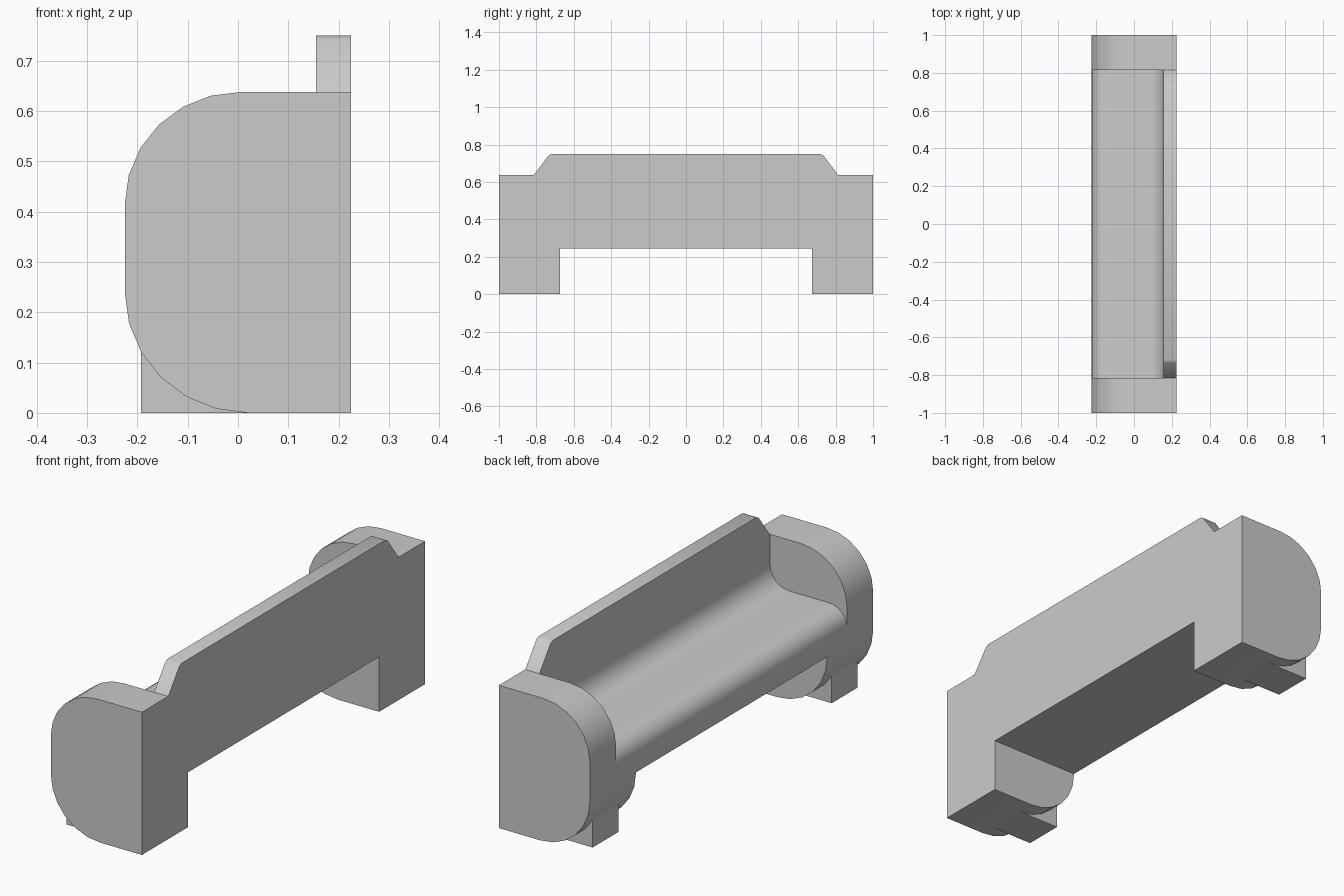
import bpy, bmesh
from math import sin, cos, radians

if "Cube" in bpy.data.objects:
    bpy.data.objects.remove(bpy.data.objects["Cube"])


def arc(cx, cz, rx, rz, a0, a1, n):
    """Points on an elliptical arc, angles in degrees."""
    pts = []
    for i in range(n + 1):
        a = radians(a0 + (a1 - a0) * i / n)
        pts.append((cx + rx * cos(a), cz + rz * sin(a)))
    return pts


def prism(name, profile, lo, hi, axis="y"):
    """Extrude a closed profile along y (profile in xz) or x (profile in yz)."""
    def place(p, d):
        return (p[0], d, p[1]) if axis == "y" else (d, p[0], p[1])
    bm = bmesh.new()
    a = [bm.verts.new(place(p, lo)) for p in profile]
    b = [bm.verts.new(place(p, hi)) for p in profile]
    bm.faces.new(a)
    bm.faces.new(b[::-1])
    n = len(profile)
    for i in range(n):
        bm.faces.new((a[i], b[i], b[(i + 1) % n], a[(i + 1) % n]))
    bmesh.ops.recalc_face_normals(bm, faces=bm.faces)
    mesh = bpy.data.meshes.new(name)
    bm.to_mesh(mesh)
    bm.free()
    ob = bpy.data.objects.new(name, mesh)
    bpy.context.collection.objects.link(ob)
    return ob


def rect(u0, v0, u1, v1):
    return [(u0, v0), (u1, v0), (u1, v1), (u0, v1)]


def select_only(ob):
    bpy.ops.object.select_all(action="DESELECT")
    bpy.context.view_layer.objects.active = ob
    ob.select_set(True)


def combine(target, other, operation):
    """Apply a boolean and discard the helper."""
    mod = target.modifiers.new(operation, "BOOLEAN")
    mod.operation, mod.solver, mod.object = operation, "EXACT", other
    select_only(target)
    bpy.ops.object.modifier_apply(modifier=mod.name)
    bpy.data.objects.remove(other)


BACK, FRONT, PANEL = 0.225, -0.225, 0.155
lower_round = arc(0.02, 0.24, 0.245, 0.24, 270, 180, 6)
upper_round = arc(0.005, 0.415, 0.23, 0.223, 180, 90, 6)

# seat and legs: rounded front lip, scooped up to meet the back panel
seat_profile = ([(BACK, 0)] + lower_round
                + arc(-0.135, 0.33, 0.09, 0.08, 180, 90, 6)
                + arc(0.06, 0.505, 0.095, 0.095, 270, 360, 6)
                + [(PANEL, 0.56), (BACK, 0.56)])
bench = prism("bench_body", seat_profile, -0.9, 0.9)

# opening under the seat
combine(bench, prism("leg_gap", rect(-0.5, -0.2, 0.5, 0.245), -0.675, 0.675), "DIFFERENCE")

# back panel with sloped shoulders
half = [(0.815, 0.635), (0.735, 0.742), (0.72, 0.75)]
panel_profile = ([(-0.9, 0.45), (0.9, 0.45), (0.9, 0.635)] + half
                 + [(-y, z) for y, z in half[::-1]] + [(-0.9, 0.635)])
combine(bench, prism("back_panel", panel_profile, PANEL, BACK, "x"), "UNION")

# rounded arms at both ends
arm_profile = [(BACK, 0)] + lower_round + upper_round + [(BACK, 0.638)]
for lo, hi in ((-1, -0.815), (0.815, 1)):
    combine(bench, prism("arm", arm_profile, lo, hi), "UNION")

# merge flat areas into single faces
bm = bmesh.new()
bm.from_mesh(bench.data)
bmesh.ops.remove_doubles(bm, verts=bm.verts, dist=0.0005)
bmesh.ops.dissolve_limit(bm, angle_limit=radians(1), verts=bm.verts, edges=bm.edges)
bm.to_mesh(bench.data)
bm.free()
select_only(bench)
bpy.ops.object.shade_smooth_by_angle(angle=radians(32))

# square front feet
for side, lo, hi in (("left", -0.935, -0.753), ("right", 0.753, 0.935)):
    prism("front_foot_" + side, rect(-0.193, 0, 0.02, 0.19), lo, hi)
